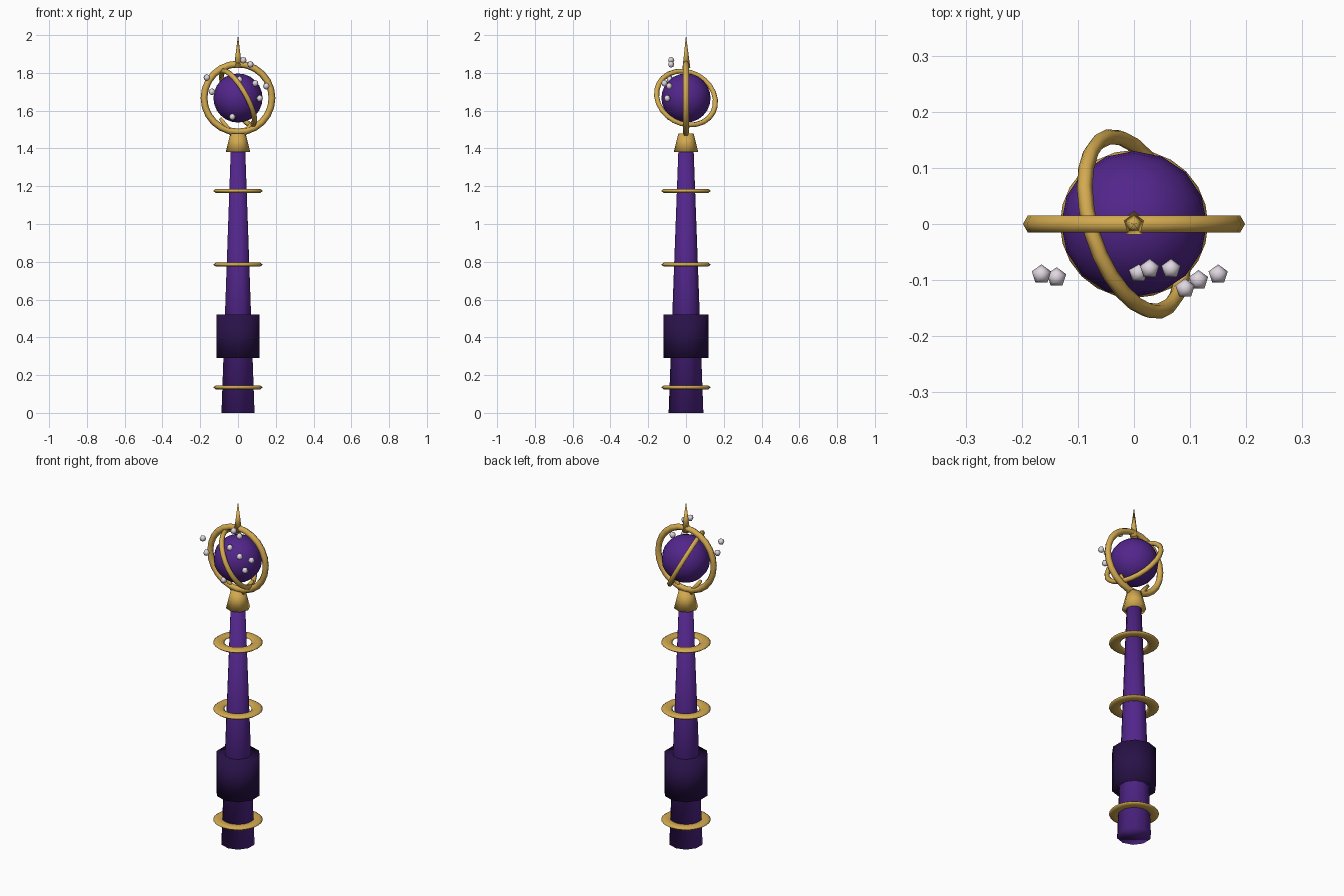
import bpy
import math
from mathutils import Vector

if "Cube" in bpy.data.objects:
    bpy.data.objects.remove(bpy.data.objects["Cube"], do_unlink=True)


def material(name, color):
    mat = bpy.data.materials.new(name)
    mat.use_nodes = True
    mat.diffuse_color = (*color, 1)
    mat.node_tree.nodes["Principled BSDF"].inputs["Base Color"].default_value = (*color, 1)
    return mat


PURPLE = material("purple", (0.085, 0.019, 0.26))
DARK = material("dark purple", (0.022, 0.006, 0.065))
GOLD = material("gold", (0.65, 0.4, 0.08))
PEARL = material("pearl white", (0.75, 0.68, 0.75))


def finish(name, mat):
    obj = bpy.context.object
    obj.name = name
    obj.data.materials.append(mat)
    bpy.ops.object.shade_smooth()
    return obj


def taper(name, mat, sides, r_low, r_high, start, end):
    """Tapered rod between two points."""
    start, end = Vector(start), Vector(end)
    axis = end - start
    bpy.ops.mesh.primitive_cone_add(
        vertices=sides, radius1=r_low, radius2=r_high, depth=axis.length,
        location=(start + end) / 2,
        rotation=Vector((0, 0, 1)).rotation_difference(axis).to_euler())
    return finish(name, mat)


def ring(name, major, minor, z, normal=(0, 0, 1), squash=1):
    bpy.ops.mesh.primitive_torus_add(
        major_segments=24, minor_segments=6, major_radius=major, minor_radius=minor,
        location=(0, 0, z),
        rotation=Vector((0, 0, 1)).rotation_difference(Vector(normal)).to_euler())
    bpy.context.object.scale.z = squash
    return finish(name, GOLD)


def ball(name, mat, segments, rings, radius, location):
    bpy.ops.mesh.primitive_uv_sphere_add(
        segments=segments, ring_count=rings, radius=radius, location=location)
    return finish(name, mat)


ORB_Z = 1.667

# Shaft, grip and flattened bands
taper("shaft", PURPLE, 10, 0.092, 0.04, (0, 0, 0), (0, 0, 1.4))
taper("grip", DARK, 10, 0.119, 0.119, (0, 0, 0.29), (0, 0, 0.52))
for i, z in enumerate((0.135, 0.785, 1.175)):
    ring(f"shaft_band_{i + 1}", 0.102, 0.03, z, squash=0.42)

# Collar with two prongs holding the orb
taper("collar", GOLD, 8, 0.065, 0.04, (0, 0, 1.38), (0, 0, 1.48))
for side, label in ((1, "left"), (-1, "right")):
    taper(f"{label}_prong", GOLD, 6, 0.016, 0.01,
          (side * 0.03, 0, 1.475), (side * 0.095, 0, 1.56))

# Orb, its two hoops and the finial
ball("orb", PURPLE, 16, 12, 0.13, (0, 0, ORB_Z))
ring("upright_hoop", 0.18, 0.018, ORB_Z, normal=(0, 1, 0))
ring("tilted_hoop", 0.162, 0.014, ORB_Z, normal=(0.84, 0.27, 0.47))
taper("finial_spike", GOLD, 5, 0.023, 0, (0, 0, 1.825), (0, 0, 2))

# Floating stars in front of the orb
stars = [(-0.165, -0.09, 1.775), (-0.138, -0.095, 1.7), (0.028, -0.08, 1.867),
         (0.066, -0.08, 1.845), (0.008, -0.087, 1.765), (0.091, -0.115, 1.745),
         (0.15, -0.09, 1.73), (0.115, -0.1, 1.665), (-0.03, -0.09, 1.567)]
for i, place in enumerate(stars):
    ball(f"star_{i + 1}", PEARL, 5, 4, 0.018, place)
